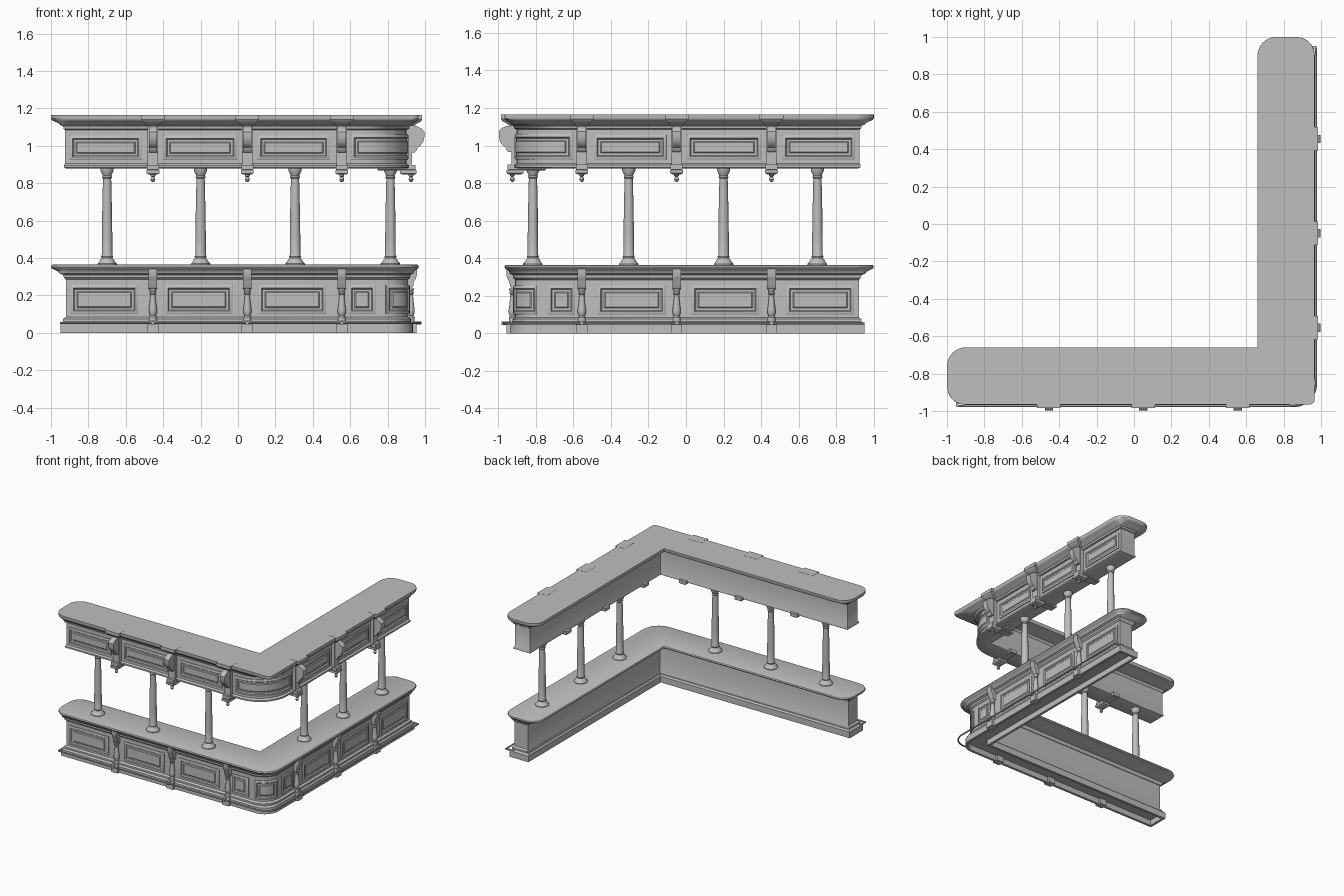
import bpy, bmesh
from math import sin, cos, pi

cube = bpy.data.objects.get("Cube")
if cube:
    bpy.data.objects.remove(cube, do_unlink=True)

GREY = (0.52, 0.52, 0.52, 1)
mat = bpy.data.materials.new("plain grey")
mat.use_nodes = True
mat.diffuse_color = GREY
mat.node_tree.nodes["Principled BSDF"].inputs["Base Color"].default_value = GREY
made = []


def emit(name, rings, twin=False, caps=True):
    """Skin a list of closed rings; twin adds the copy on the other wing."""
    for swap in ((False, True) if twin else (False,)):
        bm = bmesh.new()
        rows = [[bm.verts.new((-y, -x, z) if swap else (x, y, z)) for x, y, z in r] for r in rings]
        n = len(rows[0])
        for a, b in zip(rows, rows[1:]):
            for k in range(n):
                bm.faces.new((a[k], a[(k + 1) % n], b[(k + 1) % n], b[k]))
        if caps:
            bm.faces.new(rows[0][::-1])
            bm.faces.new(rows[-1])
        bmesh.ops.remove_doubles(bm, verts=bm.verts, dist=0.0002)
        bmesh.ops.recalc_face_normals(bm, faces=bm.faces)
        me = bpy.data.meshes.new(name)
        bm.to_mesh(me)
        bm.free()
        me.materials.append(mat)
        ob = bpy.data.objects.new(("right_" if swap else "front_") + name if twin else name, me)
        bpy.context.collection.objects.link(ob)
        made.append(ob)


def outline(z, o, i, e, rc=0.0, re=0.0, seg=8):
    """L-shaped plan: outer face o, inner face i, ends e, corner and end radii."""
    spec = [((-e, -o), (0, -1), (1, 0), re), ((o, -o), (-1, 0), (0, 1), rc),
            ((o, e), (0, -1), (-1, 0), re), ((i, e), (1, 0), (0, -1), re),
            ((i, -i), (0, 1), (-1, 0), 0), ((-e, -i), (1, 0), (0, -1), re)]
    spec[0] = ((-e, -o), (0, 1), (1, 0), re)
    pts = []
    for (cx, cy), a, b, r in spec:
        for k in range(seg + 1):
            t = k / seg * pi / 2
            u, v = r * (1 - sin(t)), r * (1 - cos(t))
            pts.append((cx + a[0] * u + b[0] * v, cy + a[1] * u + b[1] * v, z))
    return pts


def run(name, layers):
    emit(name, [outline(*l) for l in layers])


def place(s, d, z, o, rc):
    """Point at distance s along the outer face, d proud of it."""
    a, arc = o - rc, rc * pi / 2
    if s <= a:
        return (s, -o - d, z)
    if s >= a + arc:
        return (o + d, s - a - arc - a, z)
    t = (s - a) / rc
    return (a + (rc + d) * sin(t), -a - (rc + d) * cos(t), z)


def panel(name, s0, s1, z0, z1, o, rc, twin=True, n=1):
    """Raised moulded frame around a sunken, bevelled field."""
    rings = []
    for ins, d in ((0, -.004), (0, .006), (.006, .010), (.016, .010), (.022, .002),
                   (.034, .002), (.040, .007)):
        a, b = s0 + ins, s1 - ins
        ss = [a + (b - a) * k / n for k in range(n + 1)]
        rings.append([place(s, d, z0 + ins, o, rc) for s in ss] +
                     [place(s, d, z1 - ins, o, rc) for s in ss[::-1]])
    if n == 1:
        emit(name, rings, twin)
        return
    emit(name + "_frame", rings, twin, caps=False)
    lower, upper = rings[-1][:n + 1], rings[-1][n + 1:][::-1]
    bars = [[lo, up, place(s, -.01, up[2], o, rc), place(s, -.01, lo[2], o, rc)]
            for lo, up, s in zip(lower, upper, ss)]
    emit(name + "_field", bars, twin)


def bracket(name, s, w, pts):
    """Side profile (depth, height) given a width."""
    emit(name, [[(s + k * w / 2, -d, z) for d, z in pts] for k in (-1, 1)], True)


def tiers(name, s, layers):
    """Stacked rectangles: height, half width, back and front depth."""
    emit(name, [[(s - h, -a, z), (s + h, -a, z), (s + h, -b, z), (s - h, -b, z)]
                for z, h, a, b in layers], True)


def turned(name, s, d, prof, n=20):
    emit(name, [[(s + r * cos(2 * pi * k / n), -d + r * sin(2 * pi * k / n), z)
                 for k in range(n)] for r, z in prof], True)


# Lower counter: hollow plinth, body, moulded worktop
run("plinth", [(.045, .915, .785, .93, .10), (0, .915, .785, .93, .10), (0, .935, .765, .95, .12),
               (.05, .935, .765, .95, .12), (.062, .925, .775, .935, .12)])
run("lower_body", [(.05, .925, .785, .935, .145), (.075, .925, .785, .935, .145),
                   (.085, .91, .79, .92, .14), (.31, .91, .79, .92, .14)])
run("worktop", [(.285, .91, .785, .92, .14), (.295, .92, .78, .93, .14), (.31, .922, .775, .935, .14),
                (.318, .938, .74, .955, .14, .03), (.33, .943, .72, .965, .14, .05),
                (.34, .955, .68, .985, .14, .08), (.345, .963, .665, .997, .14, .1),
                (.353, .967, .66, 1, .14, .1), (.362, .963, .664, .997, .14, .1),
                (.365, .957, .67, .99, .14, .1)])

# Upper cabinet with cornice
run("upper_body", [(.878, .90, .775, .918, .25), (.884, .915, .765, .93, .25),
                   (.896, .915, .765, .93, .25), (.905, .902, .77, .925, .25),
                   (1.1, .902, .77, .925, .25)])
run("cornice", [(1.085, .902, .77, .925, .25), (1.09, .915, .765, .932, .24),
                (1.105, .918, .76, .935, .22), (1.11, .928, .74, .95, .18, .02),
                (1.122, .938, .715, .962, .14, .04), (1.132, .956, .68, .985, .08, .08),
                (1.137, .963, .665, .995, .04, .1), (1.145, .966, .66, 1, .03, .1),
                (1.165, .966, .66, 1, .03, .1)])

# Moulded panels on both wings, then the ones bending round the corner
for x0, x1 in ((-.895, -.535), (-.39, -.03), (.11, .47), (.59, .735)):
    panel("lower_panel", x0, x1, .10, .255, .91, .14)
for x0, x1 in ((-.90, -.515), (-.40, -.005), (.105, .49)):
    panel("upper_panel", x0, x1, .925, 1.055, .902, .25)
panel("lower_corner_panel", .79, .97, .10, .255, .91, .14, False, 10)
panel("upper_corner_panel", .605, 1.092, .925, 1.06, .902, .25, False, 20)

# Turned columns between the counter and the cabinet
for x in (-.70, -.20, .305):
    turned("column", x, .815, [(.052, .36), (.052, .37), (.044, .378), (.036, .392), (.029, .40),
                               (.032, .408), (.028, .418), (.028, .52), (.025, .70), (.022, .825),
                               (.027, .832), (.023, .84), (.028, .852), (.035, .866), (.035, .882)])

# Brackets and pilasters dividing the panels
for x in (-.455, .05, .555):
    tiers("cap_block", x, [(1.105, .032, .90, .94), (1.118, .04, .90, .955), (1.13, .055, .90, .978),
                           (1.14, .063, .90, .985), (1.166, .063, .90, .985)])
    bracket("upper_pilaster", x, .056, [(.89, .87), (.93, .87), (.93, 1.115), (.89, 1.115)])
    bracket("upper_scroll", x, .044, [(.92, .965), (.945, .965), (.955, .975), (.96, .99), (.975, 1.0),
                                      (.99, 1.02), (.997, 1.05), (.997, 1.075), (.985, 1.09),
                                      (.955, 1.105), (.92, 1.105)])
    tiers("under_bracket", x, [(.868, .026, .75, .945), (.873, .032, .745, .95), (.898, .032, .745, .95)])
    tiers("drop_plate", x, [(.846, .022, .88, .945), (.853, .034, .865, .955), (.87, .034, .865, .955)])
    turned("drop_finial", x, .925, [(.003, .806), (.010, .811), (.013, .82), (.010, .829), (.007, .833),
                                    (.013, .839), (.013, .848)], 12)
    bracket("lower_scroll", x, .046, [(.90, .235), (.925, .235), (.937, .25), (.94, .275), (.95, .29),
                                      (.957, .31), (.957, .342), (.90, .342)])
    turned("baluster", x, .923, [(.021, .06), (.021, .085), (.015, .092), (.022, .108), (.022, .125),
                                 (.017, .16), (.013, .205), (.018, .212), (.014, .22), (.021, .238)], 14)
    tiers("baluster_foot", x, [(0, .03, .90, .955), (.05, .03, .90, .955), (.064, .025, .90, .945)])
    bracket("rail_holder", x, .014, [(.94, .044), (.982, .044), (.982, .062), (.94, .062)])

# Foot rail sweeping round the corner
O, RC, R = .973, .12, .006
end = 2 * (O - RC) + RC * pi / 2 + .95
stops = [-.95] + [O - RC + RC * pi / 2 * k / 12 for k in range(13)] + [end]
emit("foot_rail", [[place(s, R * cos(t * pi / 4), .053 + R * sin(t * pi / 4), O, RC)
                    for t in range(8)] for s in stops])
bracket("rail_return", -.945, .011, [(.90, .048), (.975, .048), (.975, .059), (.90, .059)])

# Smooth the curves, keep the mouldings crisp
bpy.ops.object.select_all(action="DESELECT")
for ob in made:
    ob.select_set(True)
bpy.context.view_layer.objects.active = made[0]
bpy.ops.object.shade_smooth_by_angle(angle=0.6)
